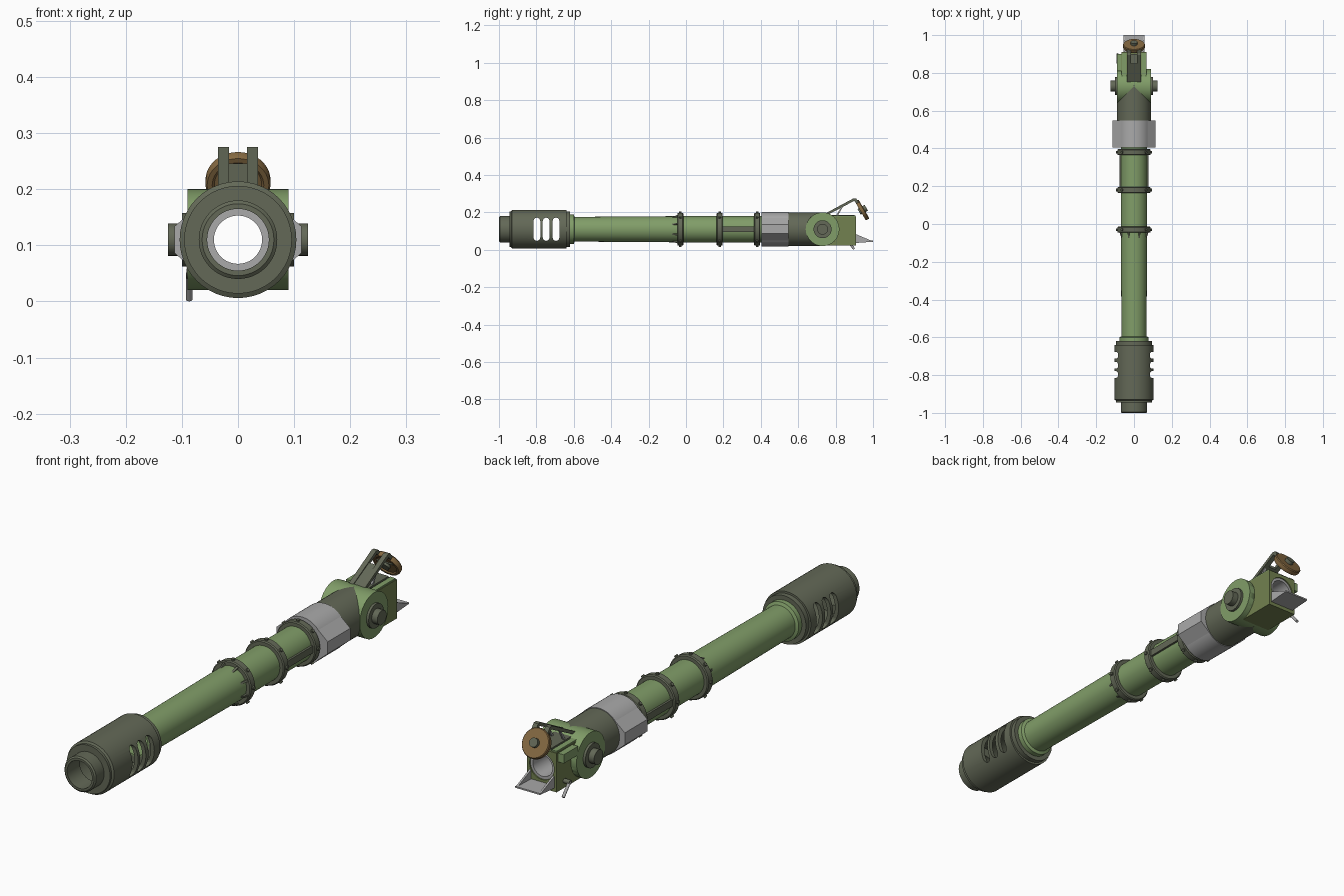
import bpy, bmesh, math
from mathutils import Vector, Matrix

if "Cube" in bpy.data.objects:
    bpy.data.objects.remove(bpy.data.objects["Cube"])

AXIS = 0.11  # height of the bore


def material(name, rgb):
    m = bpy.data.materials.new(name)
    m.use_nodes = True
    m.diffuse_color = (*rgb, 1)
    m.node_tree.nodes["Principled BSDF"].inputs["Base Color"].default_value = (*rgb, 1)
    return m


GREEN = material("barrel green", (0.22, 0.34, 0.14))
OLIVE = material("breech olive", (0.17, 0.22, 0.08))
DARK = material("dark olive grey", (0.125, 0.14, 0.095))
GREY = material("light grey metal", (0.40, 0.40, 0.40))
BROWN = material("brown wheel", (0.24, 0.145, 0.055))


def finish(name, bm, mat, smooth=True):
    bmesh.ops.recalc_face_normals(bm, faces=bm.faces)
    me = bpy.data.meshes.new(name)
    bm.to_mesh(me)
    bm.free()
    ob = bpy.data.objects.new(name, me)
    bpy.context.collection.objects.link(ob)
    if mat:
        me.materials.append(mat)
    if smooth:
        bpy.ops.object.select_all(action='DESELECT')
        ob.select_set(True)
        bpy.context.view_layer.objects.active = ob
        bpy.ops.object.shade_smooth_by_angle(angle=math.radians(35))
    return ob


def lathe(name, profile, mat, place=Matrix.Translation((0, 0, AXIS)), n=48):
    """Spin a closed (y, radius) profile round the y axis."""
    bm = bmesh.new()
    rings = []
    for i in range(n):
        a = math.tau * i / n
        rings.append([bm.verts.new(place @ Vector((r * math.sin(a), y, r * math.cos(a))))
                      for y, r in profile])
    k = len(profile)
    for i in range(n):
        a, b = rings[i], rings[(i + 1) % n]
        for j in range(k):
            bm.faces.new((a[j], b[j], b[(j + 1) % k], a[(j + 1) % k]))
    return finish(name, bm, mat)


def tube(name, y0, y1, r, hole, mat):
    return lathe(name, [(y0, r), (y1, r), (y1, hole), (y0, hole)], mat)


def prism(name, pts, x0, x1, mat):
    """Extrude a (y, z) outline from x0 to x1."""
    bm = bmesh.new()
    face = bm.faces.new([bm.verts.new((x0, y, z)) for y, z in pts])
    ext = bmesh.ops.extrude_face_region(bm, geom=[face])
    bmesh.ops.translate(bm, vec=(x1 - x0, 0, 0),
                        verts=[v for v in ext["geom"] if isinstance(v, bmesh.types.BMVert)])
    return finish(name, bm, mat, False)


def box(name, x0, x1, y0, y1, z0, z1, mat):
    return prism(name, [(y0, z0), (y1, z0), (y1, z1), (y0, z1)], x0, x1, mat)


def rod(name, a, b, r, mat, n=24):
    a, b = Vector(a), Vector(b)
    bm = bmesh.new()
    place = Matrix.Translation((a + b) / 2) @ (b - a).to_track_quat('Z', 'Y').to_matrix().to_4x4()
    bmesh.ops.create_cone(bm, cap_ends=True, segments=n, radius1=r, radius2=r,
                          depth=(b - a).length, matrix=place)
    return finish(name, bm, mat)


def cut(target, cutter):
    mod = target.modifiers.new("cut", 'BOOLEAN')
    mod.operation = 'DIFFERENCE'
    mod.solver = 'EXACT'
    mod.object = cutter
    bpy.context.view_layer.objects.active = target
    bpy.ops.object.modifier_apply(modifier=mod.name)
    bpy.data.objects.remove(cutter)


# Muzzle brake: hollow chamber with three slots through both sides
brake = lathe("muzzle_brake", [
    (-1, 0.064), (-0.995, 0.07), (-0.945, 0.07), (-0.945, 0.096), (-0.935, 0.096),
    (-0.93, 0.104), (-0.64, 0.104), (-0.64, 0.096), (-0.62, 0.096), (-0.62, 0.06),
    (-0.65, 0.06), (-0.65, 0.088), (-0.92, 0.088), (-0.92, 0.055), (-1, 0.055)], DARK)
for y in (-0.797, -0.748, -0.695):
    outline = []
    for i in range(18):
        a = math.pi * (i if i < 9 else i - 1) / 8
        outline.append((y + 0.018 * math.cos(a),
                        AXIS + 0.018 * math.sin(a) + (0.044 if i < 9 else -0.044)))
    cut(brake, prism("slot_cutter", outline, -0.2, 0.2, None))

# Barrel with front collar
lathe("barrel", [(-0.65, 0.064), (-0.62, 0.064), (-0.62, 0.078), (-0.6, 0.078), (-0.595, 0.066),
                 (-0.03, 0.07), (0.42, 0.07), (0.42, 0.055), (-0.65, 0.055)], GREEN)

# Clamp rings with radial bolts
for k, y in enumerate((-0.03, 0.18, 0.38)):
    lathe(f"clamp_ring_{k + 1}", [(y - 0.016, 0.066), (y - 0.016, 0.084), (y - 0.012, 0.088),
                                  (y + 0.012, 0.088), (y + 0.016, 0.084), (y + 0.016, 0.066)], DARK)
    for i in range(8):
        a = math.tau * i / 8
        d = Vector((math.sin(a), 0, math.cos(a)))
        c = Vector((0, y, AXIS))
        rod(f"ring_bolt_{k + 1}_{i + 1}", c + d * 0.08, c + d * 0.094, 0.007, DARK, 8)

# Gussets in front of the first ring
for i in range(8):
    fin = prism(f"gusset_{i + 1}", [(-0.09, 0.064), (-0.04, 0.064), (-0.04, 0.083)],
                -0.004, 0.004, DARK)
    fin.matrix_world = Matrix.Translation((0, 0, AXIS)) @ Matrix.Rotation(
        math.tau * (i + 0.5) / 8, 4, 'Y')

# Side rails between the rear rings
for side, s in (("left", 1), ("right", -1)):
    box(f"{side}_rail", s * 0.06, s * 0.077, 0.19, 0.37, AXIS - 0.014, AXIS + 0.014, DARK)

# Grey sleeve with chamfered side bosses
tube("sleeve", 0.405, 0.548, 0.093, 0.066, GREY)
for side, s in (("left", 1), ("right", -1)):
    bm = bmesh.new()
    loops = [[bm.verts.new((s * x, y, AXIS + z)) for x, z in
              ((0.071, 0.06), (0.113, 0.024), (0.113, -0.024), (0.071, -0.06))]
             for y in (0.405, 0.548)]
    for i in range(4):
        j = (i + 1) % 4
        bm.faces.new((loops[0][i], loops[0][j], loops[1][j], loops[1][i]))
    bm.faces.new(loops[0])
    bm.faces.new(loops[1])
    finish(f"{side}_sleeve_boss", bm, GREY, False)

# Rear housing, cross drum and breech block, all bored through
tube("rear_housing", 0.54, 0.735, 0.09, 0.055, DARK)
drum = rod("cross_drum", (-0.09, 0.73, AXIS), (0.09, 0.73, AXIS), 0.09, GREEN, 48)
cut(drum, rod("bore_cutter", (0, 0.5, AXIS), (0, 1.1, AXIS), 0.054, None, 48))
breech = box("breech_block", -0.065, 0.065, 0.74, 0.91, 0.022, 0.178, OLIVE)
cut(breech, rod("bore_cutter", (0, 0.5, AXIS), (0, 1.1, AXIS), 0.054, None, 48))
tube("breech_liner", 0.42, 0.905, 0.0555, 0.043, GREY)
box("breech_top_plate", -0.036, 0.036, 0.74, 0.9, 0.17, 0.187, DARK)
for side, s in (("left", 1), ("right", -1)):
    box(f"{side}_breech_rail", s * 0.04, s * 0.063, 0.78, 0.905, 0.17, 0.184, GREEN)
    # Trunnions
    rod(f"{side}_trunnion_plate", (s * 0.08, 0.73, AXIS), (s * 0.1, 0.73, AXIS), 0.048, DARK, 32)
    rod(f"{side}_trunnion_pin", (s * 0.09, 0.73, AXIS), (s * 0.125, 0.73, AXIS), 0.029, DARK, 24)

# Loading tray
prism("tray_floor", [(0.9, 0.036), (1, 0.043), (1, 0.049), (0.9, 0.046)], -0.055, 0.055, GREY)
for side, s in (("left", 1), ("right", -1)):
    prism(f"{side}_tray_wall", [(0.905, 0.04), (1, 0.045), (0.905, 0.085)],
          s * 0.047, s * 0.055, GREY)

# Breech lever on the right side
box("lever_mount", -0.09, -0.065, 0.81, 0.9, 0.14, 0.175, GREEN)
rod("lever_pivot", (-0.092, 0.86, 0.05), (-0.06, 0.86, 0.05), 0.009, DARK, 12)
rod("lever_rod", (-0.087, 0.86, 0.05), (-0.087, 0.9, 0.004), 0.006, GREY, 12)

# Sloping bracket: solid foot, forked top
prism("bracket_plate", [(0.73, 0.183), (0.85, 0.246), (0.85, 0.236), (0.75, 0.183)],
      -0.036, 0.036, DARK)
for side, s in (("left", 1), ("right", -1)):
    prism(f"{side}_bracket_arm", [(0.73, 0.186), (0.895, 0.275), (0.91, 0.274), (0.945, 0.228),
                                  (0.933, 0.222), (0.9, 0.262), (0.75, 0.183)],
          s * 0.016, s * 0.036, DARK)
    prism(f"{side}_bracket_strut", [(0.8, 0.18), (0.81, 0.18), (0.845, 0.24), (0.835, 0.235)],
          s * 0.022, s * 0.03, GREY)

# Hand wheel and hub, tilted back
tilt = Matrix.Translation((0, 0.943, 0.213)) @ Matrix.Rotation(math.radians(30), 4, 'X')
lathe("hand_wheel", [(-0.008, 0.001), (-0.008, 0.042), (-0.012, 0.046), (-0.012, 0.055),
                     (-0.006, 0.058), (0.006, 0.058), (0.01, 0.055), (0.01, 0.001)],
      BROWN, tilt, 40)
rod("wheel_hub", tilt @ Vector((0, -0.02, 0)), tilt @ Vector((0, 0.024, 0)), 0.018, DARK, 16)
rod("wheel_axle", (-0.036, 0.932, 0.224), (0.036, 0.932, 0.224), 0.007, DARK, 12)
